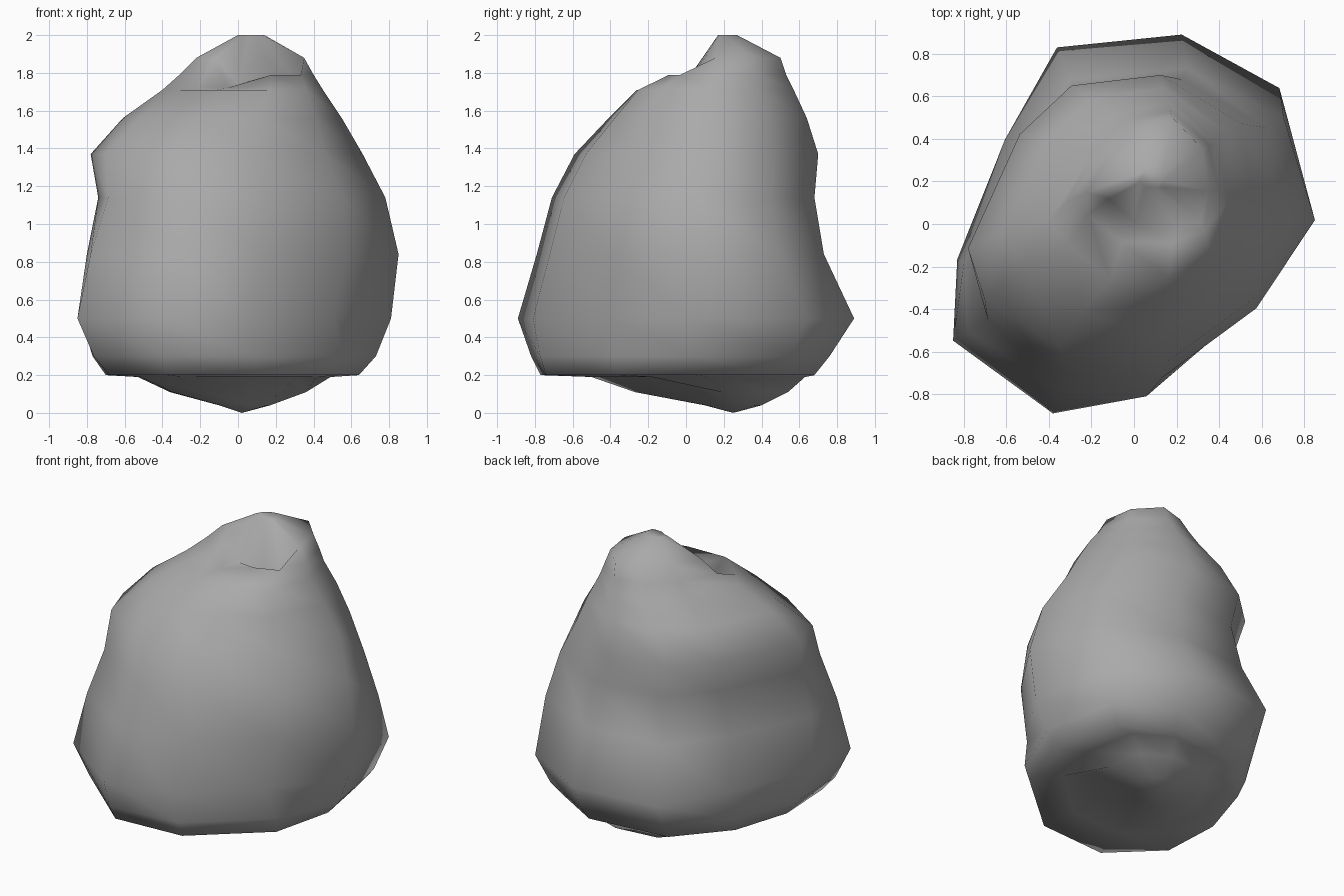
import bpy
import bmesh
from mathutils import Vector

default_cube = bpy.data.objects.get("Cube")
if default_cube:
    bpy.data.objects.remove(default_cube, do_unlink=True)

# Plan outlines of the boulder, from the bottom rim up to the small crown
RIM = [(.25, .68), (.56, .5), (.64, .05), (.54, -.36), (.1, -.74),
       (-.38, -.77), (-.68, -.48), (-.7, -.08), (-.58, .3), (-.3, .62)]
FOOT = [(.25, .89), (.72, .64), (.85, .03), (.54, -.41), (.08, -.8),
        (-.37, -.88), (-.85, -.54), (-.83, -.16), (-.6, .4), (-.35, .83)]
SHOULDER = [(.15, .7), (.54, .47), (.7, .14), (.5, -.28), (.12, -.54),
            (-.33, -.6), (-.7, -.36), (-.78, -.12), (-.53, .42), (-.28, .65)]
CROWN = [(.18, .5), (.32, .35), (.35, .15), (.31, 0), (.2, -.02),
         (0, 0), (-.12, .11), (-.22, .14), (-.12, .33), (.01, .45)]
OUTLINES = [(.2, RIM), (.5, FOOT), (1.37, SHOULDER), (1.88, CROWN)]

# Height of each layer, then its extent: left edge, right edge, front, back
LAYERS = [
    (.04, -.1, .17, .1, .4),
    (.11, -.36, .36, -.27, .54),
    (.19, -.53, .49, -.5, .63),
    (.2, -.7, .64, -.77, .68),
    (.3, -.77, .73, -.82, .76),
    (.5, -.85, .81, -.89, .89),
    (.84, -.8, .85, -.79, .73),
    (1.14, -.74, .78, -.71, .68),
    (1.37, -.78, .66, -.59, .7),
    (1.56, -.61, .55, -.41, .64),
    (1.71, -.4, .45, -.26, .57),
    (1.79, -.31, .4, -.09, .53),
    (1.88, -.22, .35, -.01, .5),
    (2, 0, .14, .17, .27),
]
UNDERSIDE_TIP = (.02, .25, 0)


def fit(value, values, low, high):
    """Map a value from the range of a list onto a new range."""
    smallest, largest = min(values), max(values)
    return low + (value - smallest) / (largest - smallest) * (high - low)


def blended_outline(z):
    """Blend the two outlines on either side of a height."""
    for (base, start), (top, end) in zip(OUTLINES, OUTLINES[1:]):
        if z <= top:
            break
    blend = min(max((z - base) / (top - base), 0), 1)
    return [Vector(a).lerp(Vector(b), blend) for a, b in zip(start, end)]


def layer_points(z, left, right, front, back):
    """Fit the outline at a height to the layer's extent."""
    outline = blended_outline(z)
    xs = [p.x for p in outline]
    ys = [p.y for p in outline]
    return [Vector((fit(p.x, xs, left, right), fit(p.y, ys, front, back), z))
            for p in outline]


# Stack the layers into a closed skin
bm = bmesh.new()
rings = []
for layer in LAYERS:
    z = layer[0]
    points = layer_points(*layer)
    for p in points:
        # Notch in front of the peak, running down to the right shoulder
        if z == 1.88 and p.y < .03:
            p.z = 1.74
        if z == 1.79 and p.y < .05 and p.x < .02:
            p.z = 1.72
        # Hollow under the front left
        if z == .11 and p.x - p.y > .22:
            p.z = .19
    rings.append([bm.verts.new(p) for p in points])

count = len(FOOT)
for lower, upper in zip(rings, rings[1:]):
    for i in range(count):
        j = (i + 1) % count
        bm.faces.new((lower[i], lower[j], upper[j], upper[i]))
bm.faces.new(rings[-1])

# Tapered underside
tip = bm.verts.new(UNDERSIDE_TIP)
for i in range(count):
    bm.faces.new((rings[0][i], tip, rings[0][(i + 1) % count]))

bmesh.ops.recalc_face_normals(bm, faces=bm.faces)
for face in bm.faces:
    face.smooth = True

mesh = bpy.data.meshes.new("boulder")
bm.to_mesh(mesh)
bm.free()
boulder = bpy.data.objects.new("boulder", mesh)
bpy.context.collection.objects.link(boulder)

# Plain grey stone
stone = bpy.data.materials.new("grey_stone")
stone.use_nodes = True
colour = (.4, .4, .4, 1)
stone.diffuse_color = colour
stone.node_tree.nodes["Principled BSDF"].inputs["Base Color"].default_value = colour
mesh.materials.append(stone)
